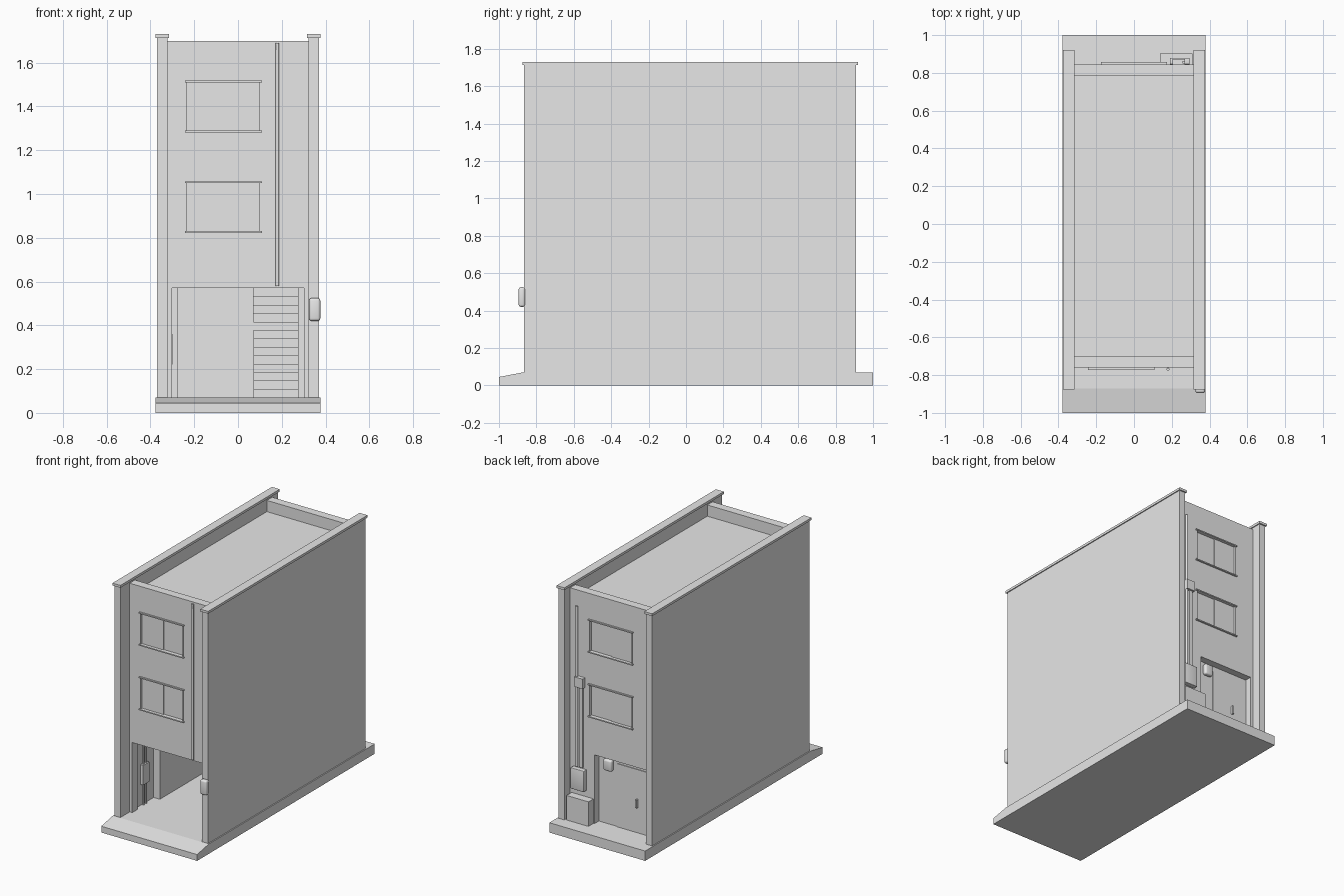
import bpy, bmesh, math

cube = bpy.data.objects.get("Cube")
if cube:
    bpy.data.objects.remove(cube, do_unlink=True)

GREY = (0.8, 0.8, 0.8, 1.0)
mat = bpy.data.materials.new("plain_grey")
mat.use_nodes = True
mat.diffuse_color = GREY
mat.node_tree.nodes["Principled BSDF"].inputs["Base Color"].default_value = GREY


def finish(name, bm):
    bmesh.ops.recalc_face_normals(bm, faces=bm.faces)
    mesh = bpy.data.meshes.new(name)
    bm.to_mesh(mesh)
    bm.free()
    mesh.materials.append(mat)
    obj = bpy.data.objects.new(name, mesh)
    bpy.context.collection.objects.link(obj)
    return obj


def box(name, xs, ys, zs, bevel=0):
    """Box from its x, y and z ranges, with optional rounded edges."""
    bm = bmesh.new()
    bmesh.ops.create_cube(bm, size=1)
    for v in bm.verts:
        v.co = [lo + (c + 0.5) * (hi - lo) for c, (lo, hi) in zip(v.co, (xs, ys, zs))]
    if bevel:
        bmesh.ops.bevel(bm, geom=bm.edges[:], offset=bevel, segments=3,
                        profile=0.5, affect='EDGES')
    obj = finish(name, bm)
    if bevel:
        smooth(obj)
    return obj


def extrude_x(name, profile, x0, x1):
    """Prism along x from a (y, z) profile."""
    bm = bmesh.new()
    face = bm.faces.new([bm.verts.new((x0, y, z)) for y, z in profile])
    grown = bmesh.ops.extrude_face_region(bm, geom=[face])["geom"]
    for v in grown:
        if isinstance(v, bmesh.types.BMVert):
            v.co.x = x1
    return finish(name, bm)


def pipe(name, x, y, z0, z1, radius):
    bm = bmesh.new()
    bmesh.ops.create_cone(bm, cap_ends=True, segments=12, radius1=radius,
                          radius2=radius, depth=z1 - z0)
    bmesh.ops.translate(bm, verts=bm.verts, vec=(x, y, (z0 + z1) / 2))
    obj = finish(name, bm)
    smooth(obj)


def smooth(obj):
    bpy.ops.object.select_all(action='DESELECT')
    obj.select_set(True)
    bpy.context.view_layer.objects.active = obj
    bpy.ops.object.shade_smooth_by_angle(angle=math.radians(40))


def cut(obj, cutter):
    mod = obj.modifiers.new("recess", 'BOOLEAN')
    mod.object = cutter
    mod.operation = 'DIFFERENCE'
    mod.solver = 'EXACT'
    bpy.context.view_layer.objects.active = obj
    bpy.ops.object.modifier_apply(modifier=mod.name)
    bpy.data.objects.remove(cutter, do_unlink=True)


FRONT, BACK = -0.76, 0.845
GROUND, CEILING, ROOF, PARAPET = 0.07, 0.57, 1.62, 1.70
INNER = 0.322

# Foundation slab with the driveway ramp at the front
extrude_x("foundation", [(-1, 0), (1, 0), (1, GROUND), (-0.87, GROUND), (-1, 0.045)],
          -0.378, 0.378)

# Party walls with capping
for side, s in (("left", 1), ("right", -1)):
    box(side + "_party_wall", sorted((s * INNER, s * 0.37)), (-0.865, 0.91), (GROUND, 1.715))
    box(side + "_wall_cap", sorted((s * 0.315, s * 0.377)), (-0.875, 0.92), (1.713, 1.73))

# Upper storeys and parapets
upper = box("upper_storeys", (-INNER, INNER), (FRONT, BACK), (CEILING, ROOF))
box("front_parapet", (-INNER, INNER), (FRONT, FRONT + 0.06), (ROOF, PARAPET))
box("back_parapet", (-INNER, INNER), (BACK - 0.06, BACK), (ROOF, PARAPET))

# Sliding windows, two on each facade
for label, wall, out, cx in (("front", FRONT, -1, -0.067), ("back", BACK, 1, 0.0)):
    for level, z0 in (("lower", 0.83), ("upper", 1.29)):
        name = f"{label}_{level}_window"
        z1, x0, x1 = z0 + 0.22, cx - 0.17, cx + 0.17

        def depth(a, b):
            return sorted((wall + out * a, wall + out * b))

        cut(upper, box("cutter", (x0, x1), depth(-0.03, 0.02), (z0, z1)))
        box(name + "_outer_pane", (x0, cx + 0.004), depth(-0.03, -0.010), (z0, z1))
        box(name + "_inner_pane", (cx, x1), depth(-0.03, -0.016), (z0, z1))
        box(name + "_sill", (x0 - 0.006, x1 + 0.006), depth(-0.01, 0.012), (z0 - 0.008, z0))
        box(name + "_head", (x0 - 0.006, x1 + 0.006), depth(-0.01, 0.012), (z1, z1 + 0.008))
        for x in (x0, x1 - 0.005):
            box(name + "_jamb", (x, x + 0.005), depth(-0.02, 0.004), (z0, z1))

# Carport: front piers and side linings
for side, s in (("left", 1), ("right", -1)):
    box(side + "_front_pier", sorted((s * 0.302, s * INNER)), (FRONT, FRONT + 0.06),
        (GROUND, CEILING))
    box(side + "_carport_lining", sorted((s * 0.273, s * INNER)), (-0.49, 0.36),
        (GROUND, CEILING))
box("carport_back_wall", (-0.273, 0.07), (0.1, 0.36), (GROUND, CEILING))

# Staircase
STEPS = 13
rise = (CEILING - GROUND) / STEPS
for i in range(STEPS):
    y = -0.3 + i * 0.05
    box("stair_step", (0.07, 0.273), (y, 0.36), (GROUND + i * rise, GROUND + (i + 1) * rise))

# Meters on the side wall of the carport
box("meter_box", (-INNER, -0.30), (-0.64, -0.57), (0.22, 0.36))
for y in (-0.62, -0.59):
    pipe("meter_pipe", -0.312, y, GROUND, CEILING, 0.006)

# Ground floor rear: solid rooms, with a recessed entrance
box("rear_rooms", (-INNER, INNER), (0.36, 0.795), (GROUND, CEILING))
box("entrance_left_wall", (0.13, INNER), (0.795, BACK), (GROUND, CEILING))
box("entrance_right_wall", (-INNER, -0.30), (0.795, BACK), (GROUND, CEILING))
box("entrance_lintel", (-0.30, 0.13), (0.795, BACK), (0.56, CEILING))
box("back_door", (-0.27, -0.012), (0.79, 0.80), (GROUND, 0.52))
box("door_handle", (-0.182, -0.17), (0.80, 0.815), (0.25, 0.31))
box("entrance_lamp", (0.01, 0.075), (0.795, 0.83), (0.46, 0.54), 0.012)

# Drainpipe and mailbox at the front
pipe("front_drainpipe", 0.18, -0.769, 0.58, 1.69, 0.008)
box("front_drain_bracket", (0.174, 0.186), (-0.775, FRONT), (1.66, 1.68))
box("mailbox", (0.325, 0.376), (-0.895, -0.86), (0.42, 0.525), 0.012)

# Services on the rear facade
pipe("back_drainpipe", 0.262, 0.856, 0.45, 1.59, 0.008)
box("drain_head", (0.205, 0.27), (BACK, 0.873), (1.02, 1.09))
box("cable_duct", (0.215, 0.24), (BACK, 0.86), (0.45, 1.02))
box("back_meter", (0.19, 0.295), (BACK, 0.88), (0.29, 0.44), 0.004)
box("air_conditioner", (0.138, 0.31), (BACK, 0.902), (GROUND, 0.245))
